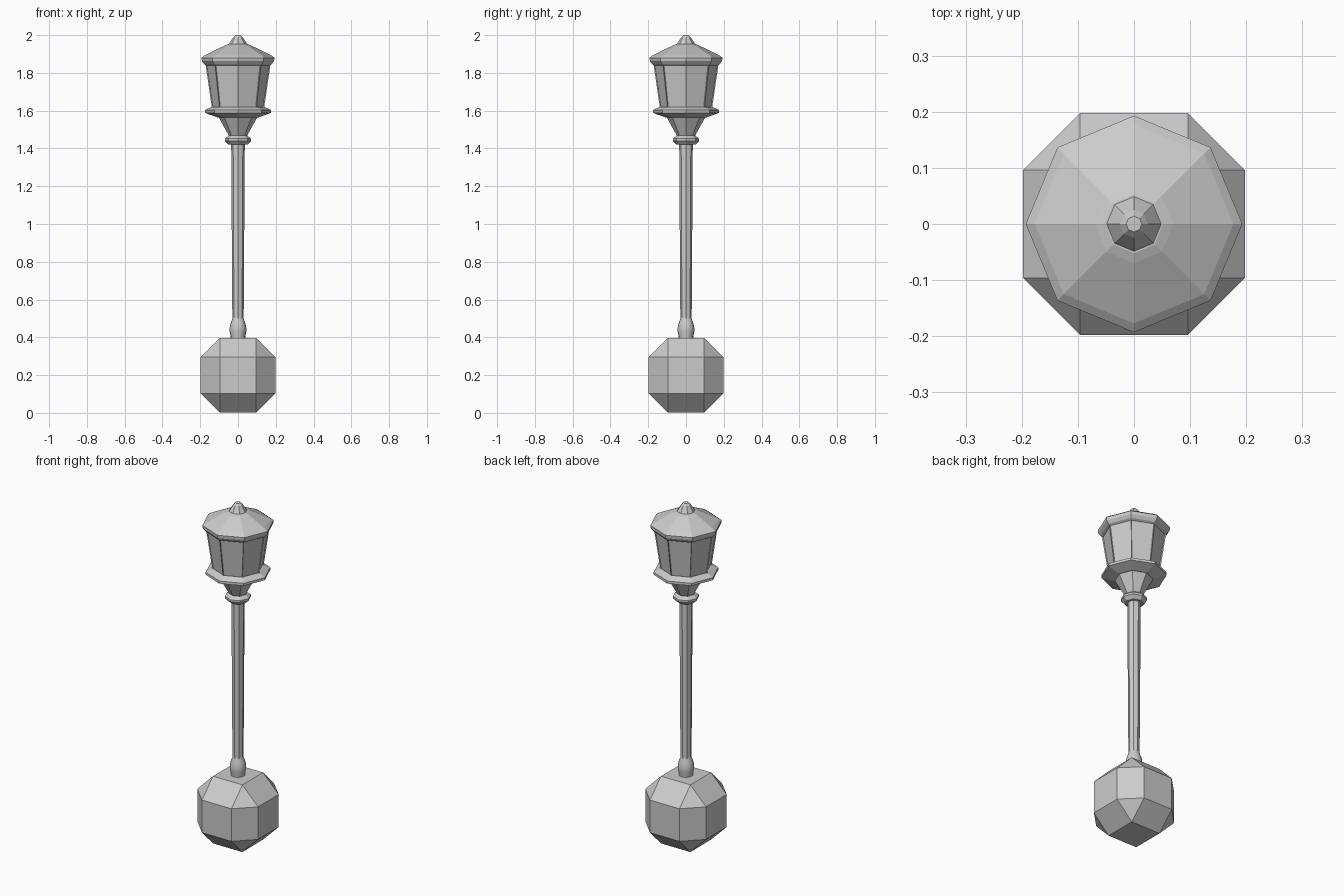
import bpy, bmesh, math

cube = bpy.data.objects.get("Cube")
if cube:
    bpy.data.objects.remove(cube, do_unlink=True)

grey = bpy.data.materials.new("plain_grey")
grey.use_nodes = True
GREY = (0.6, 0.6, 0.6, 1)
grey.diffuse_color = GREY
grey.node_tree.nodes["Principled BSDF"].inputs["Base Color"].default_value = GREY


def add_object(name, bm):
    bmesh.ops.recalc_face_normals(bm, faces=bm.faces)
    mesh = bpy.data.meshes.new(name)
    bm.to_mesh(mesh)
    bm.free()
    mesh.materials.append(grey)
    obj = bpy.data.objects.new(name, mesh)
    bpy.context.collection.objects.link(obj)
    return obj


def lathe(profile, sides=8):
    """Turn (radius, height) points about z, with corners on the axes."""
    bm = bmesh.new()
    rings = []
    for r, z in profile:
        angles = [2 * math.pi * i / sides for i in range(sides)]
        rings.append([bm.verts.new((r * math.cos(a), r * math.sin(a), z)) for a in angles])
    for low, high in zip(rings, rings[1:]):
        for i in range(sides):
            j = (i + 1) % sides
            bm.faces.new((low[i], low[j], high[j], high[i]))
    bm.faces.new(rings[0][::-1])
    bm.faces.new(rings[-1])
    return bm


# Faceted base block
bm = bmesh.new()
bmesh.ops.create_cube(bm, size=0.396)
bmesh.ops.bevel(bm, geom=bm.edges[:], offset=0.102, offset_type='OFFSET',
                segments=1, affect='EDGES', profile=0.5)
bmesh.ops.translate(bm, vec=(0, 0, 0.199), verts=bm.verts)
add_object("base_block", bm)

# Rounded foot of the post
foot = add_object("post_foot", lathe(
    [(0.038, 0.38), (0.039, 0.41), (0.044, 0.43), (0.044, 0.45),
     (0.039, 0.475), (0.031, 0.495), (0.028, 0.51)], 16))
bpy.context.view_layer.objects.active = foot
foot.select_set(True)
bpy.ops.object.shade_smooth_by_angle(angle=math.radians(50))

# Post, collar and lantern holder
add_object("post", lathe([(0.03, 0.48), (0.036, 1.43)]))
add_object("collar", lathe(
    [(0.05, 1.42), (0.07, 1.44), (0.07, 1.452), (0.046, 1.47)]))
add_object("lantern_cone", lathe([(0.044, 1.46), (0.105, 1.57)]))
add_object("lantern_tray", lathe(
    [(0.11, 1.565), (0.175, 1.588), (0.175, 1.603), (0.14, 1.62)]))

# Lantern body with sunken panels between its corner posts
bm = lathe([(0.138, 1.612), (0.172, 1.845)])
panes = [f for f in bm.faces if len(f.verts) == 4]
bmesh.ops.inset_individual(bm, faces=panes, thickness=0.014)
bmesh.ops.inset_individual(bm, faces=panes, thickness=0.002, depth=-0.006)
add_object("lantern_body", bm)

# Roof with its finial
add_object("roof", lathe(
    [(0.165, 1.838), (0.178, 1.845), (0.191, 1.862), (0.193, 1.88),
     (0.177, 1.892), (0.07, 1.945), (0.052, 1.952)]))
add_object("finial", lathe(
    [(0.05, 1.95), (0.025, 1.988), (0.014, 2.0)]))
